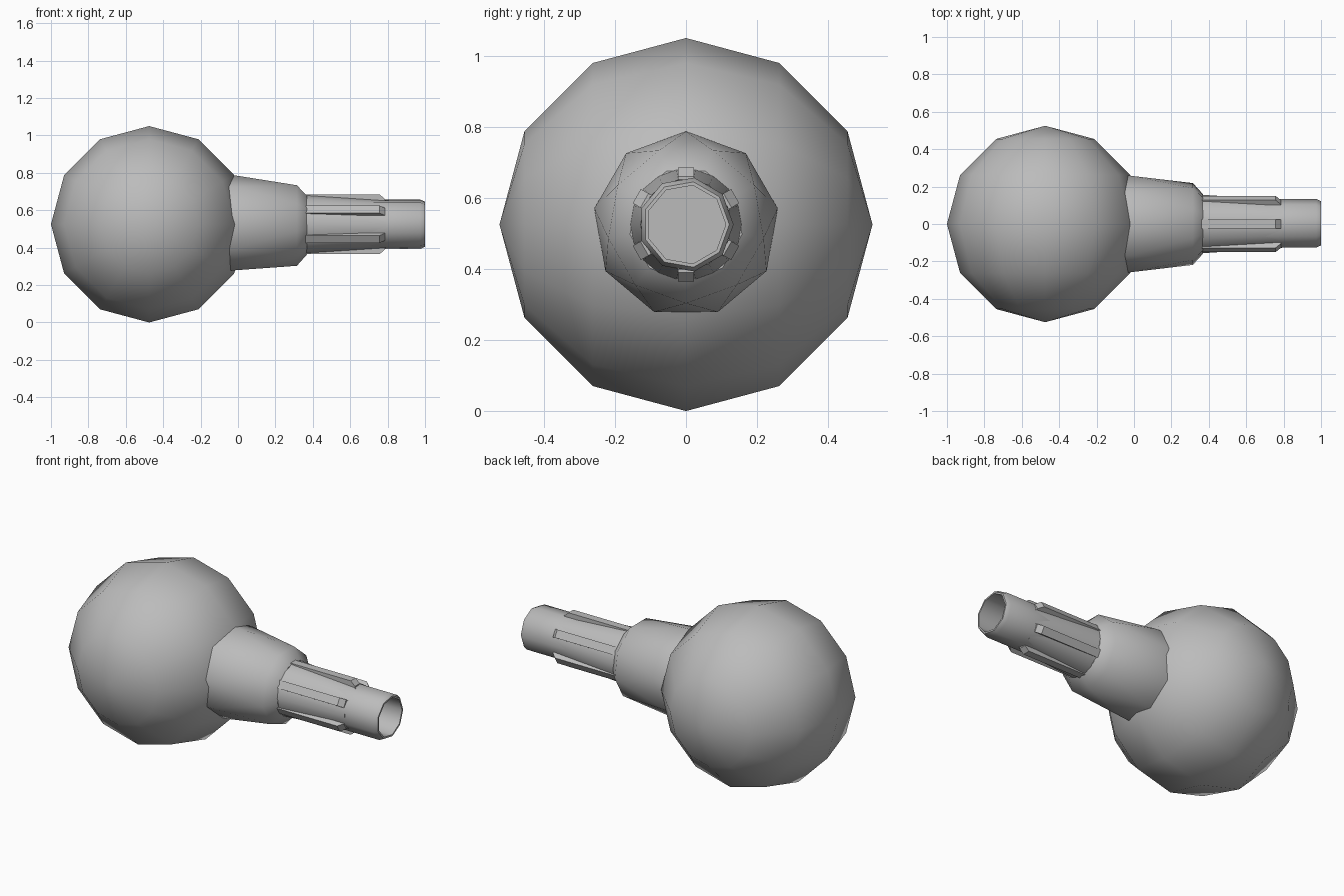
import bpy, bmesh, math
from mathutils import Matrix

AXIS_Z = 0.525

cube = bpy.data.objects.get("Cube")
if cube:
    bpy.data.objects.remove(cube, do_unlink=True)

grey = bpy.data.materials.new("plain_grey")
grey.use_nodes = True
grey.diffuse_color = (0.5, 0.5, 0.5, 1)
grey.node_tree.nodes["Principled BSDF"].inputs["Base Color"].default_value = (0.5, 0.5, 0.5, 1)


def finish(name, bm, angle, location=(0, 0, AXIS_Z)):
    bmesh.ops.recalc_face_normals(bm, faces=bm.faces)
    mesh = bpy.data.meshes.new(name)
    bm.to_mesh(mesh)
    bm.free()
    mesh.materials.append(grey)
    obj = bpy.data.objects.new(name, mesh)
    bpy.context.collection.objects.link(obj)
    obj.location = location
    bpy.ops.object.select_all(action="DESELECT")
    obj.select_set(True)
    bpy.context.view_layer.objects.active = obj
    bpy.ops.object.shade_smooth_by_angle(angle=math.radians(angle))
    return obj


def ring(bm, x, radius, sides, start):
    angles = [math.radians(start + 360 * i / sides) for i in range(sides)]
    return [bm.verts.new((x, radius * math.cos(a), radius * math.sin(a))) for a in angles]


def loft(name, profile, sides, angle):
    """Closed body along x; profile rows are x, radius, start angle."""
    bm = bmesh.new()
    rings = [ring(bm, x, r, sides, start) for x, r, start in profile]
    for a, b in zip(rings, rings[1:]):
        twisted = abs(a[0].co.y * b[0].co.z - a[0].co.z * b[0].co.y) > 1e-5
        for i in range(sides):
            j = (i + 1) % sides
            if twisted:
                bm.faces.new((a[i], a[j], b[i]))
                bm.faces.new((a[j], b[j], b[i]))
            else:
                bm.faces.new((a[i], a[j], b[j], b[i]))
    bm.faces.new(rings[0])
    bm.faces.new(rings[-1])
    return finish(name, bm, angle)


# Ball with its poles at front and back
bm = bmesh.new()
bmesh.ops.create_uvsphere(bm, u_segments=12, v_segments=6, radius=0.525,
                          matrix=Matrix.Rotation(math.pi / 2, 4, "X"))
finish("ball", bm, 40, (-0.475, 0, AXIS_Z))

# Collar, half a step of twist between its ends, with a bevelled shoulder
loft("collar", [(-0.08, 0.262, 90), (-0.02, 0.262, 90),
                (0.315, 0.222, 110), (0.37, 0.16, 110)], 9, 41)

# Tapered neck of the shaft
loft("shaft", [(0.3, 0.156, 0), (0.37, 0.156, 0), (0.79, 0.128, 0)], 18, 30)

# Hollow tip: outer wall, bevelled rim, bore
loft("hollow_tip", [(0.5, 0.11, 0), (0.7, 0.134, 0), (0.975, 0.134, 0), (1.0, 0.122, 0),
                    (1.0, 0.112, 0), (0.81, 0.112, 0)], 9, 41)

# Six ribs with sloping ends
for i in range(6):
    bm = bmesh.new()
    outline = [(0.36, 0.1), (0.36, 0.16), (0.757, 0.16), (0.785, 0.135), (0.785, 0.1)]
    face = bm.faces.new([bm.verts.new((x, -0.023, z)) for x, z in outline])
    side = bmesh.ops.extrude_face_region(bm, geom=[face])["geom"]
    moved = [v for v in side if isinstance(v, bmesh.types.BMVert)]
    bmesh.ops.translate(bm, verts=moved, vec=(0, 0.046, 0))
    bmesh.ops.rotate(bm, verts=bm.verts, matrix=Matrix.Rotation(i * math.pi / 3, 3, "X"))
    finish(f"rib_{i + 1}", bm, 30)
